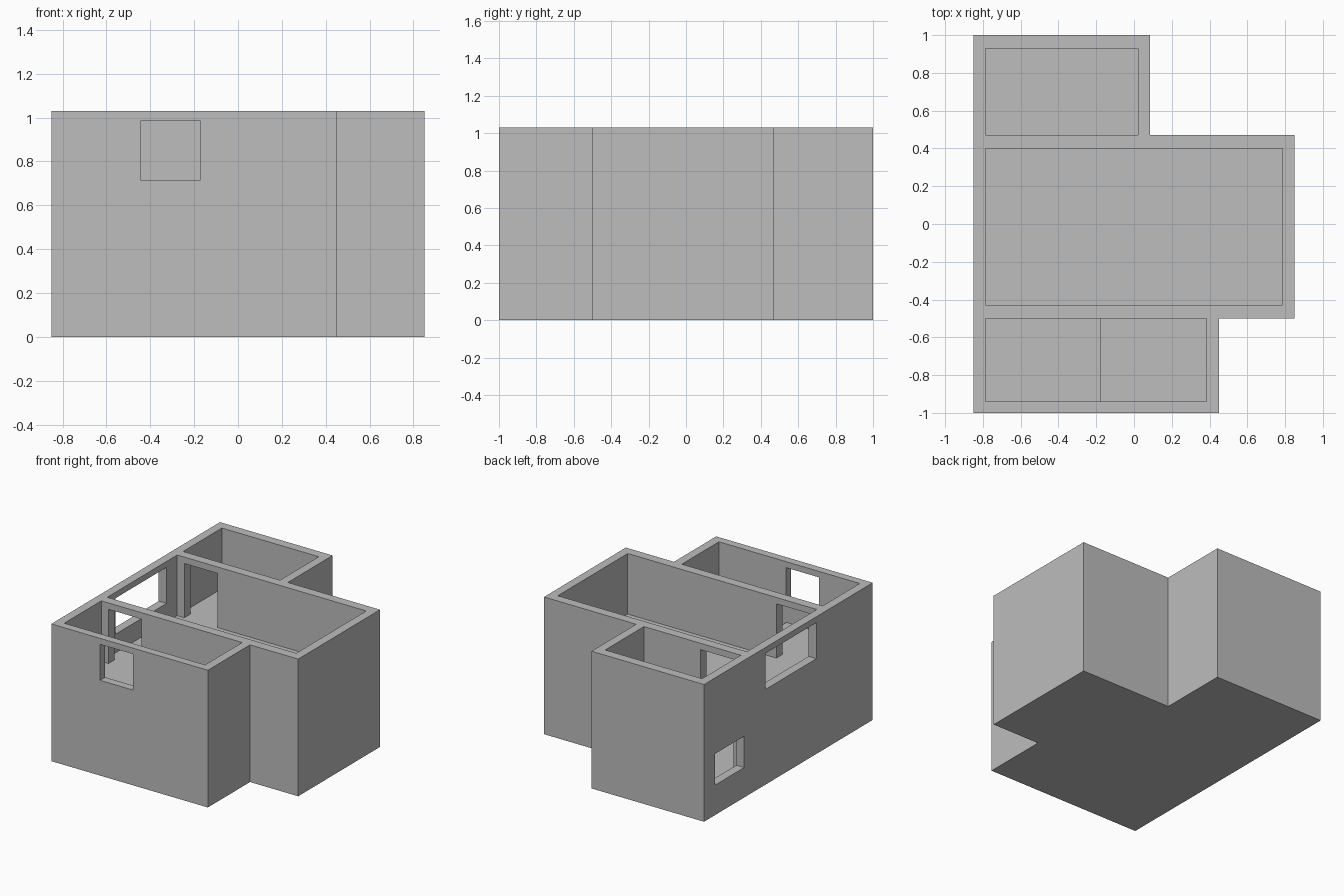
import bpy
import bmesh

if "Cube" in bpy.data.objects:
    bpy.data.objects.remove(bpy.data.objects["Cube"], do_unlink=True)

# Storey levels
HEIGHT = 1.03
LOWER_FLOOR, UPPER_FLOOR = 0.06, 0.575
SLAB = 0.06

grey = bpy.data.materials.new("plaster_grey")
grey.use_nodes = True
grey.diffuse_color = (0.51, 0.51, 0.51, 1)
grey.node_tree.nodes["Principled BSDF"].inputs["Base Color"].default_value = (0.51, 0.51, 0.51, 1)


def prism(name, outline, z0, z1):
    """Extrude a flat outline from z0 to z1."""
    bm = bmesh.new()
    base = bm.faces.new([bm.verts.new((x, y, z0)) for x, y in outline])
    top = bmesh.ops.extrude_face_region(bm, geom=[base])["geom"]
    bmesh.ops.translate(bm, vec=(0, 0, z1 - z0),
                        verts=[v for v in top if isinstance(v, bmesh.types.BMVert)])
    bmesh.ops.recalc_face_normals(bm, faces=bm.faces)
    mesh = bpy.data.meshes.new(name)
    bm.to_mesh(mesh)
    bm.free()
    mesh.materials.append(grey)
    obj = bpy.data.objects.new(name, mesh)
    bpy.context.collection.objects.link(obj)
    return obj


def box(name, x0, x1, y0, y1, z0, z1):
    return prism(name, [(x0, y0), (x1, y0), (x1, y1), (x0, y1)], z0, z1)


def cut(target, *size):
    """Subtract a box from the target and apply the result."""
    cutter = box("cutter", *size)
    cutter.hide_render = True
    mod = target.modifiers.new("cut", "BOOLEAN")
    mod.operation = "DIFFERENCE"
    mod.solver = "EXACT"
    mod.object = cutter
    bpy.ops.object.select_all(action="DESELECT")
    bpy.context.view_layer.objects.active = target
    target.select_set(True)
    bpy.ops.object.modifier_apply(modifier=mod.name)
    bpy.data.objects.remove(cutter, do_unlink=True)


# Stepped outer footprint
walls = prism("house_walls", [
    (-0.85, -1), (0.45, -1), (0.45, -0.5), (0.85, -0.5),
    (0.85, 0.47), (0.085, 0.47), (0.085, 1), (-0.85, 1)], 0, HEIGHT)

# Rooms, open at the top
rooms = {
    "back_room": (-0.785, 0.02, 0.47, 0.93),
    "middle_room": (-0.785, 0.785, -0.43, 0.40),
    "front_room": (-0.785, 0.385, -0.94, -0.50),
}
for room in rooms.values():
    cut(walls, *room, LOWER_FLOOR, HEIGHT + 0.1)

# Doorways through both partitions on both storeys
for floor in (LOWER_FLOOR, UPPER_FLOOR):
    for y0, y1 in ((0.38, 0.49), (-0.52, -0.41)):
        cut(walls, -0.725, -0.45, y0, y1, floor, floor + 0.407)

# Windows: upper front, upper side, lower side
cut(walls, -0.445, -0.172, -1.1, -0.92, 0.715, 0.985)
cut(walls, -0.95, -0.76, -0.333, 0.274, 0.715, 0.985)
cut(walls, -0.95, -0.76, 0.524, 0.87, 0.225, 0.46)

# Upper floors; the front one stops short to leave a stairwell
for name, (x0, x1, y0, y1) in rooms.items():
    if name == "front_room":
        x1 = -0.175
    box(name + "_upper_floor", x0, x1, y0, y1, UPPER_FLOOR - SLAB, UPPER_FLOOR)
